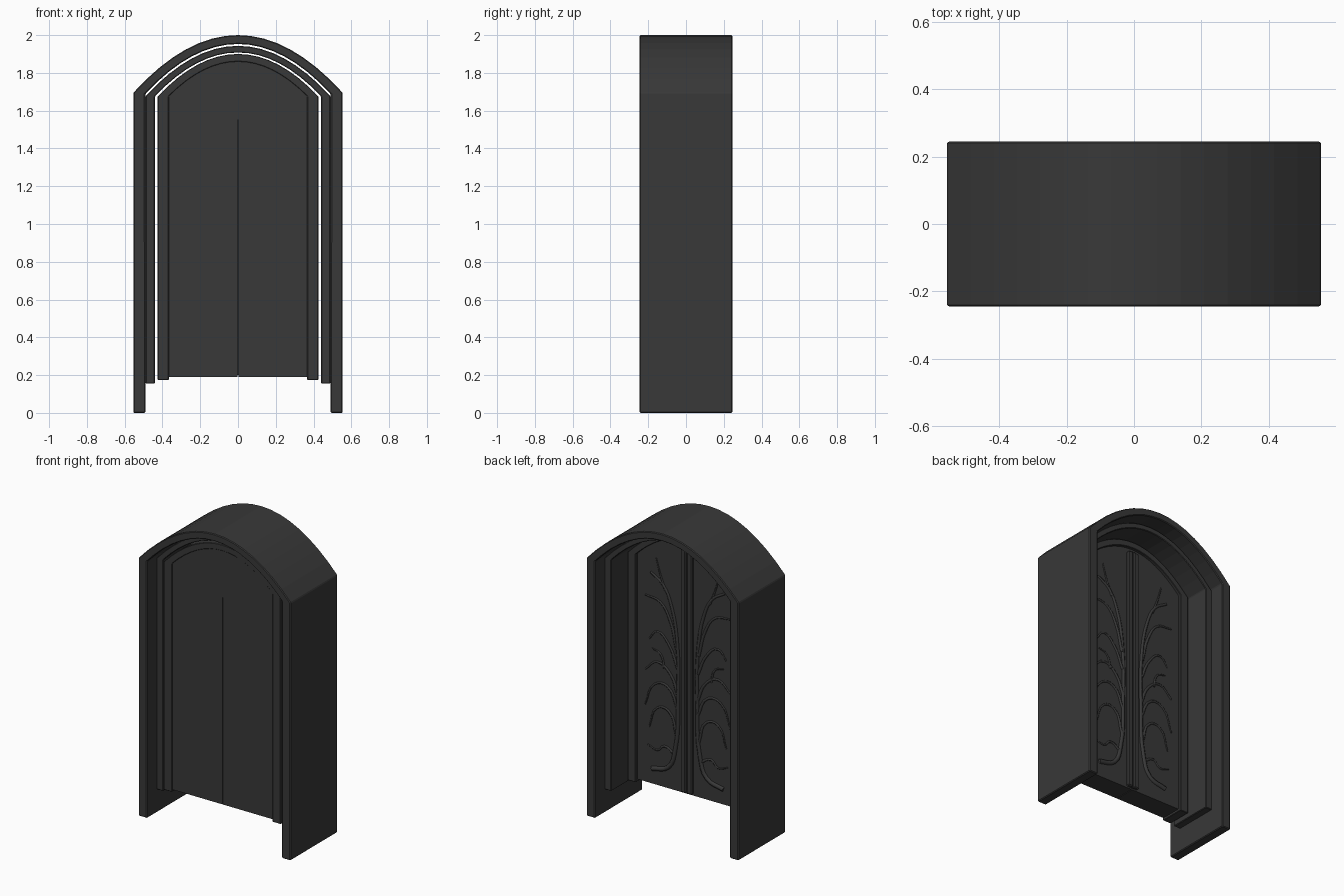
import bpy, bmesh

if "Cube" in bpy.data.objects:
    bpy.data.objects.remove(bpy.data.objects["Cube"])

# One dark stone/iron colour for everything
dark = bpy.data.materials.new("dark_charcoal")
dark.diffuse_color = (0.04, 0.04, 0.04, 1)
dark.use_nodes = True
dark.node_tree.nodes["Principled BSDF"].inputs["Base Color"].default_value = dark.diffuse_color
SEG = 16


def arch(half, corner, peak, n=SEG):
    """Parabolic arch line from left corner to right corner."""
    pts = []
    for i in range(n + 1):
        t = -1 + 2 * i / n
        pts.append((half * t, peak - (peak - corner) * t * t))
    return pts


def finish(name, bm, bevel=0.0):
    bmesh.ops.recalc_face_normals(bm, faces=bm.faces)
    me = bpy.data.meshes.new(name)
    bm.to_mesh(me)
    bm.free()
    me.materials.append(dark)
    ob = bpy.data.objects.new(name, me)
    bpy.context.collection.objects.link(ob)
    if bevel:
        mod = ob.modifiers.new("soft_edge", "BEVEL")
        mod.width = bevel
        mod.segments = 1
        mod.angle_limit = 0.6
    return ob


def extrude(bm, faces, y0, y1):
    res = bmesh.ops.extrude_face_region(bm, geom=faces)
    verts = [g for g in res["geom"] if isinstance(g, bmesh.types.BMVert)]
    bmesh.ops.translate(bm, verts=verts, vec=(0, y1 - y0, 0))


def frame(name, outer, inner, bottom, y0, y1, bevel):
    """Open-bottomed arched band between two arch lines."""
    lines = []
    bm = bmesh.new()
    for half, corner, peak in (outer, inner):
        pts = [(-half, bottom)] + arch(half, corner, peak) + [(half, bottom)]
        lines.append([bm.verts.new((x, y0, z)) for x, z in pts])
    a, b = lines
    faces = [bm.faces.new((a[i], a[i + 1], b[i + 1], b[i])) for i in range(len(a) - 1)]
    extrude(bm, faces, y0, y1)
    return finish(name, bm, bevel)


def plate(name, pts, y0, y1, bevel=0.0):
    bm = bmesh.new()
    f = bm.faces.new([bm.verts.new((x, y0, z)) for x, z in pts])
    extrude(bm, [f], y0, y1)
    return finish(name, bm, bevel)


# Three nested arched frames
frame("outer_frame", (0.554, 1.695, 2.0), (0.49, 1.69, 1.953), 0.0, -0.245, 0.245, 0.005)
frame("middle_frame", (0.489, 1.677, 1.943), (0.439, 1.677, 1.908), 0.155, -0.15, 0.15, 0.004)
frame("inner_frame", (0.426, 1.675, 1.9), (0.366, 1.677, 1.86), 0.175, -0.165, 0.0, 0.003)

# Door leaves, with a thin seam that stops below the arch
right_arch = arch(0.368, 1.68, 1.862)[SEG // 2:]
for side, label in ((1, "right"), (-1, "left")):
    pts = [(0.002, 0.19), (0.002, 1.55), (0, 1.55)] + right_arch + [(0.368, 0.19)]
    plate("door_leaf_" + label, [(side * x, z) for x, z in pts], -0.16, -0.02)

# Raised double strip covering the seam on the back
for side, label in ((1, "right"), (-1, "left")):
    plate("seam_strip_" + label,
          [(side * x, z) for x, z in ((0.004, 0.2), (0.042, 0.2), (0.042, 1.83), (0.004, 1.84))],
          -0.03, 0.0, 0.006)
plate("seam_backing", [(-0.01, 0.2), (0.01, 0.2), (0.01, 1.84), (-0.01, 1.84)], -0.05, -0.012)

# Carved tree branches on the back of each leaf: (radius, path of x, z)
BRANCHES = [
    (0.016, [(0.26, 0.29), (0.14, 0.33), (0.09, 0.46), (0.07, 0.8), (0.075, 1.15), (0.12, 1.4), (0.18, 1.52), (0.27, 1.58)]),
    (0.011, [(0.08, 1.12), (0.13, 1.3), (0.2, 1.4), (0.31, 1.42)]),
    (0.010, [(0.075, 1.0), (0.14, 1.14), (0.22, 1.2), (0.28, 1.14)]),
    (0.011, [(0.07, 0.82), (0.13, 0.95), (0.22, 1.0), (0.31, 0.93)]),
    (0.010, [(0.07, 0.72), (0.15, 0.86), (0.24, 0.85), (0.31, 0.7)]),
    (0.010, [(0.08, 0.55), (0.14, 0.7), (0.22, 0.7), (0.28, 0.56)]),
    (0.009, [(0.09, 0.42), (0.17, 0.46), (0.22, 0.42), (0.29, 0.44)]),
    (0.008, [(0.16, 1.48), (0.2, 1.58), (0.23, 1.68)]),
    (0.008, [(0.17, 0.97), (0.2, 1.06), (0.26, 1.08)]),
]


def branch_mesh(name, side):
    cu = bpy.data.curves.new(name, "CURVE")
    cu.dimensions = "3D"
    cu.bevel_depth = 1.0
    cu.bevel_resolution = 1
    cu.resolution_u = 4
    cu.use_fill_caps = True
    for radius, path in BRANCHES:
        sp = cu.splines.new("BEZIER")
        sp.bezier_points.add(len(path) - 1)
        for i, (p, (x, z)) in enumerate(zip(sp.bezier_points, path)):
            p.co = (side * x, -0.02, z)
            p.handle_left_type = p.handle_right_type = "AUTO"
            p.radius = radius * (1 - 0.5 * i / (len(path) - 1))
    tmp = bpy.data.objects.new(name + "_curve", cu)
    bpy.context.collection.objects.link(tmp)
    dg = bpy.context.evaluated_depsgraph_get()
    me = bpy.data.meshes.new_from_object(tmp.evaluated_get(dg))
    bpy.data.objects.remove(tmp)
    me.materials.clear()
    me.materials.append(dark)
    me.shade_smooth()
    bpy.context.collection.objects.link(bpy.data.objects.new(name, me))


branch_mesh("carved_branches_right", 1)
branch_mesh("carved_branches_left", -1)
